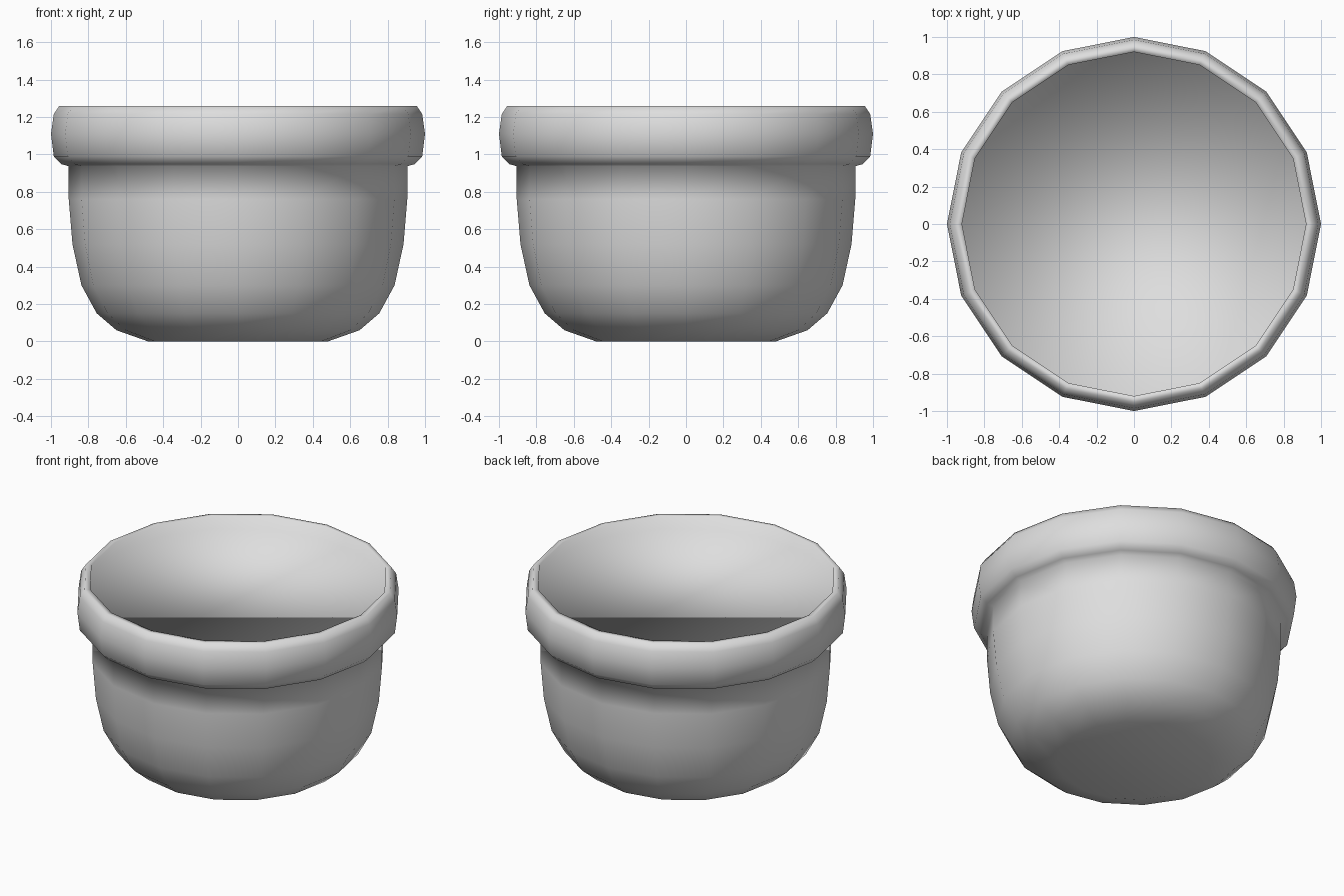
import bpy, bmesh, math

cube = bpy.data.objects.get("Cube")
if cube:
    bpy.data.objects.remove(cube, do_unlink=True)

SIDES = 16

# Single pale grey material
grey = bpy.data.materials.new("pale_grey")
grey.use_nodes = True
grey.diffuse_color = (0.73, 0.73, 0.73, 1)
grey.node_tree.nodes["Principled BSDF"].inputs["Base Color"].default_value = (0.73, 0.73, 0.73, 1)


def lathe(name, profile):
    """Turn (radius, height) points around z and close both ends with flat discs."""
    bm = bmesh.new()
    rings = []
    for r, z in profile:
        rings.append([bm.verts.new((r * math.cos(a), r * math.sin(a), z))
                      for a in (2 * math.pi * i / SIDES for i in range(SIDES))])
    for low, high in zip(rings, rings[1:]):
        for i in range(SIDES):
            j = (i + 1) % SIDES
            bm.faces.new((low[i], low[j], high[j], high[i]))
    bm.faces.new(rings[0][::-1])
    bm.faces.new(rings[-1])
    for face in bm.faces:
        face.smooth = True
    mesh = bpy.data.meshes.new(name)
    bm.to_mesh(mesh)
    bm.free()
    mesh.materials.append(grey)
    obj = bpy.data.objects.new(name, mesh)
    bpy.context.collection.objects.link(obj)
    return obj


# Rounded bowl, bulging collar, and the shallow filled recess inside the collar
bowl = [(0.48, 0), (0.65, 0.06), (0.755, 0.15), (0.837, 0.30),
        (0.885, 0.52), (0.905, 0.76), (0.905, 0.937)]
collar = [(0.945, 0.948), (0.985, 0.99), (1.0, 1.11), (0.985, 1.215), (0.955, 1.26)]
recess = [(0.92, 1.26), (0.92, 1.175)]
lathe("pot", bowl + collar + recess)
